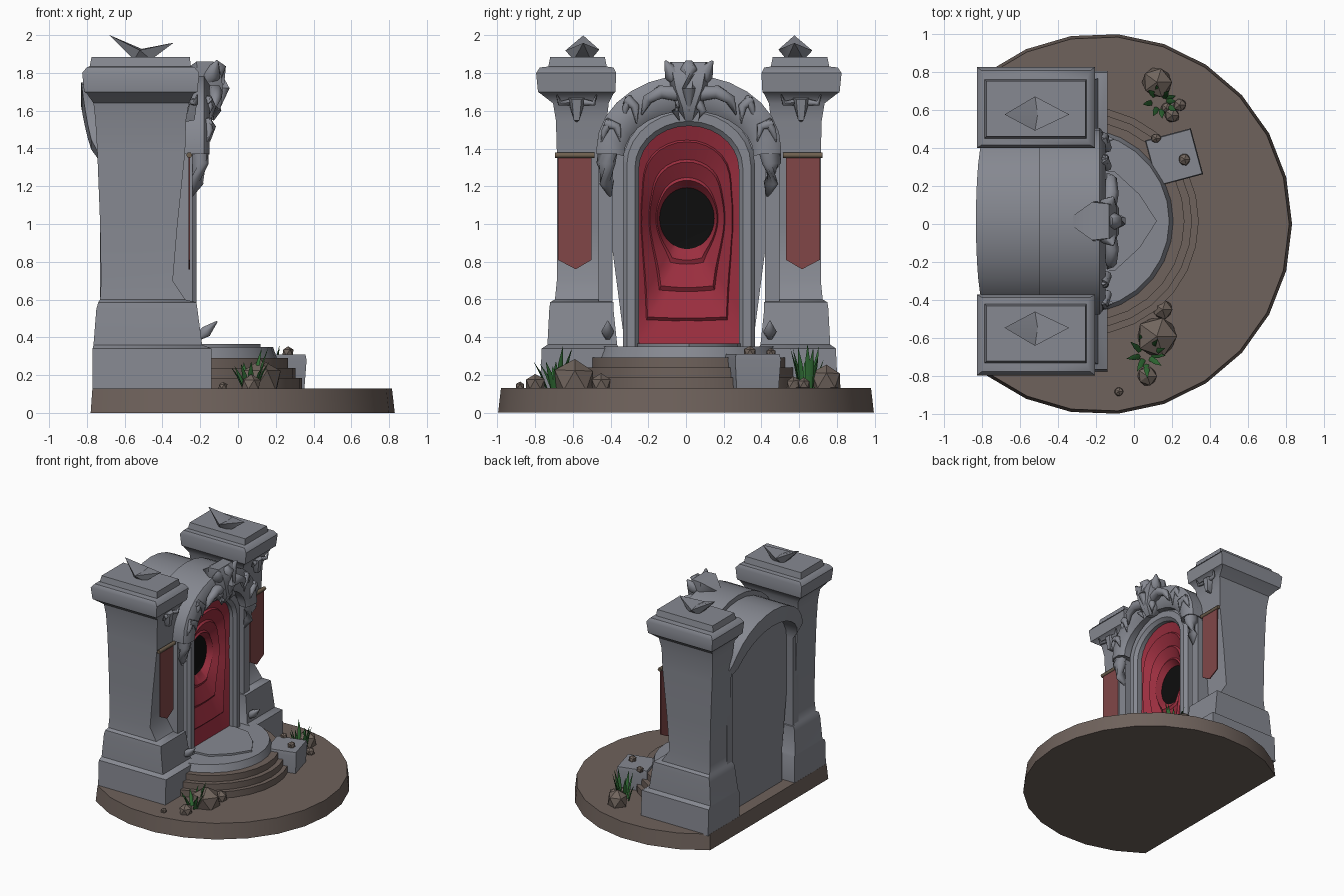
import bpy, bmesh, math, random
from mathutils import Vector, Matrix

if "Cube" in bpy.data.objects:
    bpy.data.objects.remove(bpy.data.objects["Cube"])

random.seed(4)
CY = 0.015          # the gate is centred slightly off y = 0
PI = math.pi


def material(name, r, g, b):
    m = bpy.data.materials.new(name)
    m.diffuse_color = (r, g, b, 1)
    m.use_nodes = True
    m.node_tree.nodes["Principled BSDF"].inputs["Base Color"].default_value = m.diffuse_color
    return m


STONE = material("grey stone", 0.24, 0.25, 0.285)
EARTH = material("brown earth", 0.158, 0.122, 0.106)
ROCK = material("brown rock", 0.165, 0.13, 0.11)
RED = material("portal red", 0.33, 0.028, 0.05)
BLACK = material("black", 0.004, 0.004, 0.004)
CLOTH = material("banner cloth", 0.22, 0.062, 0.064)
WOOD = material("rod wood", 0.16, 0.12, 0.08)
GREEN = material("grass green", 0.03, 0.15, 0.035)


def finish(name, bm, mat, angle=40):
    bmesh.ops.recalc_face_normals(bm, faces=bm.faces)
    me = bpy.data.meshes.new(name)
    bm.to_mesh(me)
    bm.free()
    me.materials.append(mat)
    ob = bpy.data.objects.new(name, me)
    bpy.context.collection.objects.link(ob)
    bpy.ops.object.select_all(action='DESELECT')
    ob.select_set(True)
    bpy.context.view_layer.objects.active = ob
    bpy.ops.object.shade_smooth_by_angle(angle=math.radians(angle))
    return ob


def loft(name, rings, mat, angle=40):
    """Skin equal-length loops of points and cap both ends."""
    bm = bmesh.new()
    vs = [[bm.verts.new(p) for p in r] for r in rings]
    n = len(rings[0])
    for a, b in zip(vs, vs[1:]):
        for i in range(n):
            bm.faces.new((a[i], a[(i + 1) % n], b[(i + 1) % n], b[i]))
    bm.faces.new(vs[0])
    bm.faces.new(vs[-1])
    return finish(name, bm, mat, angle)


def tube(name, pts, radii, mat, n=6, flat=1.0):
    pts = [Vector(p) for p in pts]
    rings = []
    for i, (p, r) in enumerate(zip(pts, radii)):
        d = pts[min(i + 1, len(pts) - 1)] - pts[max(i - 1, 0)]
        q = d.to_track_quat('Z', 'Y')
        rings.append([p + q @ Vector((r * math.cos(2 * PI * k / n), r * flat * math.sin(2 * PI * k / n), 0))
                      for k in range(n)])
    return loft(name, rings, mat, 75)


def hull(name, pts, mat):
    bm = bmesh.new()
    for p in pts:
        bm.verts.new(p)
    bmesh.ops.convex_hull(bm, input=bm.verts)
    return finish(name, bm, mat)


def prism(name, pts, z0, z1, mat, top=None):
    return loft(name, [[(x, y, z0) for x, y in pts], [(x, y, z1) for x, y in (top or pts)]], mat)


def arch(hw, z0, spring, top, n=14):
    arc = [(hw * math.cos(PI * i / n), spring + (top - spring) * math.sin(PI * i / n)) for i in range(n + 1)]
    return [(hw, z0)] + arc + [(-hw, z0)]


def band(name, outer, inner, x0, x1, mat, bevel=0.0, bulge=0.0):
    """Arch-shaped stone band between two outlines; its back can bulge at the crown."""
    rings = []
    X = Vector((1, 0, 0))
    n = len(outer) - 3
    for k, ((yo, zo), (yi, zi)) in enumerate(zip(outer, inner)):
        o, i = Vector((0, yo + CY, zo)), Vector((0, yi + CY, zi))
        xb = x0 - bulge * math.sqrt(max(0, math.sin(PI * min(max(k - 1, 0), n) / n)))
        rings.append([o + X * xb, o + X * (x1 - bevel), o.lerp(i, .25) + X * x1,
                      o.lerp(i, .75) + X * x1, i + X * (x1 - bevel), i + X * xb])
    return loft(name, rings, mat)


def sector(cx, r, a, n):
    return [(cx + r * math.cos(-a + 2 * a * i / n), r * math.sin(-a + 2 * a * i / n)) for i in range(n + 1)]


def shift(pts):
    return [(x, y + CY) for x, y in pts]


# Ground disc, cut straight at the back
cut = math.acos(-0.61)
prism("ground_disc", sector(-0.17, 1.0, cut, 18), 0, 0.13, EARTH, sector(-0.17, 0.985, cut, 18))

# Rounded steps, top landing and pointed threshold
for i, r in enumerate((0.60, 0.565, 0.525)):
    prism("step", shift(sector(-0.26, r, PI / 2, 14)), 0.12, 0.185 + 0.053 * i, EARTH)
prism("landing", shift(sector(-0.28, 0.49, PI / 2, 14)), 0.28, 0.35, STONE, shift(sector(-0.28, 0.465, PI / 2, 14)))
prism("threshold", shift([(-.3, -.28), (-.1, -.26), (.03, -.14), (.12, 0), (.03, .14), (-.1, .26), (-.3, .28)]),
      0.345, 0.365, STONE)
prism("sill", shift([(-.6, -.42), (-.2, -.42), (-.2, .42), (-.6, .42)]), 0.12, 0.345, STONE)

# Arched wall, door slab, door frame and front arch
band("arched_wall", arch(.48, .13, 1.36, 1.75), arch(.405, .13, 1.33, 1.62), -.73, -.24, STONE, 0, .10)
slab = [(.345, .12), (.345, .4), (.41, .9)] + arch(.41, 1.2, 1.33, 1.65)[1:-1] + [(-.41, .9), (-.345, .4), (-.345, .12)]
loft("door_slab", [[(x, y + CY, z) for y, z in slab] for x in (-.67, -.46)], STONE)
band("door_frame", arch(.35, .34, 1.32, 1.62), arch(.265, .34, 1.29, 1.52), -.47, -.22, STONE, .025)
band("front_arch", arch(.49, 1.37, 1.4, 1.79), arch(.345, 1.37, 1.36, 1.60), -.5, -.15, STONE, .03)


# Portal: funnel of rings from the doorway to a dark centre
def edge_distance(a):
    r = 0.15
    while True:
        y, z = r * math.cos(a), 1.03 + r * math.sin(a)
        if z < .345 or abs(y) > .285 or (z > 1.29 and (y / .285) ** 2 + ((z - 1.29) / .25) ** 2 > 1):
            return r
        r += 0.004


N = 48
rings = []
for t, x in ((0, -.27), (.3, -.30), (.33, -.285), (.6, -.33), (.64, -.315), (.86, -.36), (.9, -.35), (1, -.40)):
    ring = []
    for k in range(N):
        a = 2 * PI * k / N
        r = edge_distance(a) * (1 - t) + 0.145 * t
        ring.append((x, CY - .01 + r * math.cos(a), 1.03 + r * math.sin(a) * (1 + .12 * t)))
    rings.append(ring)
bm = bmesh.new()
vs = [[bm.verts.new(p) for p in r] for r in rings]
for a, b in zip(vs, vs[1:]):
    for i in range(N):
        bm.faces.new((a[i], a[(i + 1) % N], b[(i + 1) % N], b[i]))
bm.faces.new(vs[-1]).material_index = 1
portal = finish("portal", bm, RED)
portal.data.materials.append(BLACK)
if sum(p.normal.x * p.area for p in portal.data.polygons) < 0:
    portal.data.flip_normals()

# Pillar sections: z, back x, front x, outer and inner distance from the middle
PILLAR = [(.12, -.77, -.14, .79, .37), (.34, -.77, -.14, .78, .37), (.36, -.765, -.19, .75, .38),
          (.55, -.75, -.215, .74, .40), (.585, -.74, -.22, .735, .40), (.60, -.73, -.28, .71, .42),
          (.70, -.725, -.345, .70, .44), (1.0, -.73, -.32, .70, .44), (1.38, -.745, -.28, .70, .44),
          (1.55, -.755, -.275, .705, .435), (1.64, -.765, -.26, .72, .425), (1.69, -.80, -.235, .785, .40),
          (1.70, -.815, -.215, .80, .39), (1.80, -.825, -.205, .81, .385), (1.83, -.80, -.23, .79, .40),
          (1.835, -.785, -.25, .745, .435), (1.885, -.775, -.255, .735, .445)]

for s, side in ((-1, "left"), (1, "right")):
    def P(x, u, z):
        return (x, CY + s * u, z)

    loft(side + "_pillar", [[P(a, o, z), P(b, o, z), P(b, i, z), P(a, i, z)] for z, a, b, o, i in PILLAR], STONE)
    # Two-tipped winged spike on the cap
    base = [P(-.52, .475, 1.925), P(-.52, .655, 1.92), P(-.55, .52, 1.87), P(-.55, .61, 1.87), P(-.46, .52, 1.87),
            P(-.46, .61, 1.87)]
    hull(side + "_cap_spike", base[:4] + [P(-.68, .56, 2.0), P(-.47, .56, 1.91)], STONE)
    hull(side + "_cap_spike_front", base + [P(-.34, .56, 1.96)], STONE)
    # Hanging banner and rod
    loft(side + "_banner", [[P(x, .515, 1.36), P(x, .695, 1.36), P(x, .695, .81), P(x, .60, .76), P(x, .515, .81)]
                            for x in (-.262, -.254)], CLOTH)
    tube(side + "_banner_rod", [P(-.258, .50, 1.365), P(-.258, .71, 1.365)], [.016, .016], WOOD)
    # Horned skull under the cap
    hull(side + "_small_skull", [P(-.25, .55, 1.67), P(-.25, .64, 1.67), P(-.215, .57, 1.66), P(-.215, .62, 1.66),
                                 P(-.26, .56, 1.62), P(-.26, .63, 1.62), P(-.23, .58, 1.55), P(-.23, .61, 1.55),
                                 P(-.28, .595, 1.54)], STONE)
    for h in (-1, 1):
        tube("small_horn", [P(-.24, .595 + h * .04, 1.645), P(-.225, .595 + h * .09, 1.64),
                            P(-.215, .595 + h * .105, 1.685)], [.018, .015, .003], STONE, 5)
    # Arch ends in carved claws, with thorns along the arch
    tube("arch_claw", [P(-.22, .42, 1.44), P(-.205, .44, 1.32), P(-.22, .435, 1.22), P(-.25, .415, 1.14)],
         [.065, .05, .04, .005], STONE, 8)
    for a, ln in ((22, .10), (46, .11)):
        ca, sa = math.cos(math.radians(a)), math.sin(math.radians(a))
        tube("arch_thorn", [P(-.165, .47 * ca, 1.4 + .36 * sa), P(-.14, .41 * ca, 1.4 + .31 * sa),
                            P(-.15, .37 * ca + .02, 1.38 + .29 * sa - ln * .5)], [.032, .024, .004], STONE, 6)
        tube("arch_vein", [P(-.16, .45 * ca, 1.42 + .34 * sa), P(-.15, .48 * ca, 1.36 + .36 * sa),
                           P(-.165, .50 * ca, 1.30 + .36 * sa)], [.025, .02, .004], STONE, 6)
    # Parts of the large keystone skull: horns and cheek wings
    tube("keystone_horn", [P(-.16, .05, 1.77), P(-.13, .09, 1.80), P(-.11, .125, 1.865)], [.05, .045, .006], STONE)
    tube("cheek_wing", [P(-.14, .06, 1.69), P(-.12, .15, 1.70), P(-.12, .22, 1.66), P(-.14, .25, 1.58)],
         [.045, .04, .03, .004], STONE)
    tube("jaw_fang", [P(-.13, .05, 1.64), P(-.11, .075, 1.60), P(-.13, .05, 1.55)], [.03, .022, .004], STONE)
    # Small claws on the plinth
    tube("plinth_claw", [P(-.21, .43, .40), P(-.17, .43, .43), P(-.11, .43, .485)], [.02, .035, .004], STONE)

# Keystone skull head and brow
hull("keystone_skull", [(x, CY + s * u, z) for s in (-1, 1) for x, u, z in
                        ((-.22, .10, 1.86), (-.13, .09, 1.86), (-.09, .085, 1.80), (-.08, .07, 1.72),
                         (-.2, .11, 1.68), (-.09, .035, 1.62), (-.13, .02, 1.55), (-.2, .03, 1.57))]
     + [(-.36, CY, 1.76)], STONE)
tube("skull_brow", [(-.13, CY, 1.85), (-.10, CY, 1.82), (-.075, CY, 1.72), (-.11, CY, 1.60)],
     [.03, .045, .035, .01], STONE)

# Broken stone block beside the steps
q = Matrix.Rotation(math.radians(15), 3, 'Z')
block = []
for z, h in ((.12, .115), (.28, .125), (.31, .12)):
    block.append([q @ Vector((h * a, h * b, 0)) + Vector((.21, .35, z)) for a, b in ((-1, -1), (1, -1), (1, 1), (-1, 1))])
loft("broken_block", block, STONE)

# Loose rocks: x, y, z, radius
for x, y, z, r in ((.12, -.59, .17, .115), (.15, -.45, .15, .055), (.07, -.80, .15, .055), (-.08, -.88, .14, .025),
                   (.12, .745, .17, .085), (.20, .57, .15, .042), (.24, .625, .15, .035), (.17, .61, .145, .03),
                   (.265, .34, .32, .034), (.115, .45, .315, .028)):
    bm = bmesh.new()
    bmesh.ops.create_icosphere(bm, subdivisions=1, radius=r)
    for v in bm.verts:
        v.co = v.co * random.uniform(.95, 1.1) + Vector((x, y, z))
    finish("rock", bm, ROCK, 30)

# Grass tufts
for cx, cy, w in ((.06, -.69, .09), (.14, .645, .06)):
    for k in range(9):
        a = k * 2.4
        dx, dy, h = math.cos(a), math.sin(a), random.uniform(.12, .24)
        b = random.uniform(.02, .05)
        tube("grass_blade", [(cx + dx * b, cy + dy * b, .12), (cx + dx * (b + w * .4), cy + dy * (b + w * .4), .12 + h * .6),
                             (cx + dx * (b + w * .8), cy + dy * (b + w * .8), .12 + h)],
             [.014, .014, .001], GREEN, 4, .35)
